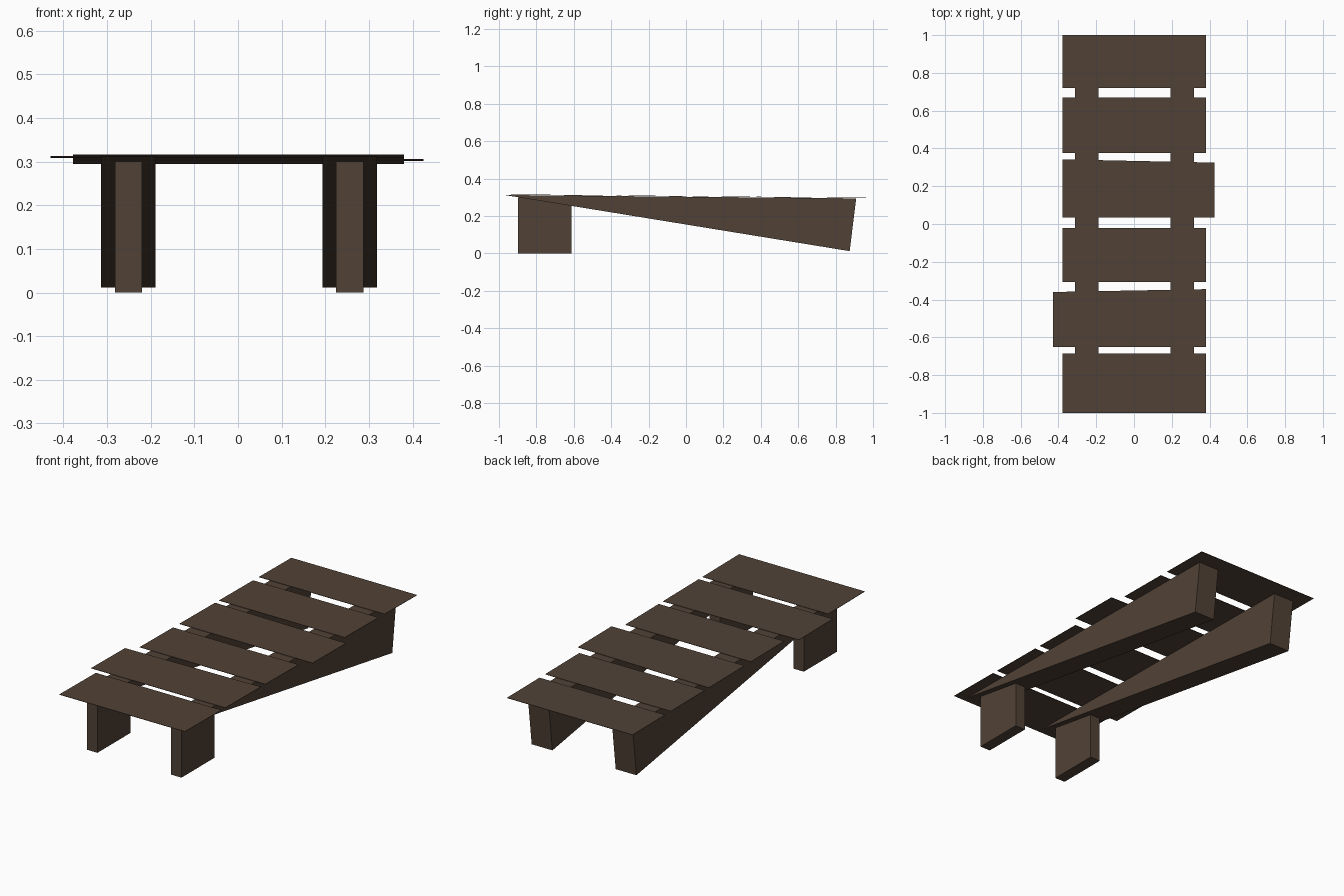
import bpy
import bmesh

cube = bpy.data.objects.get("Cube")
if cube:
    bpy.data.objects.remove(cube, do_unlink=True)


def material(name, colour):
    mat = bpy.data.materials.new(name)
    mat.use_nodes = True
    mat.diffuse_color = (*colour, 1)
    mat.node_tree.nodes["Principled BSDF"].inputs["Base Color"].default_value = (*colour, 1)
    return mat


wood = material("dark brown wood", (0.082, 0.054, 0.037))


def prism(name, outline, offset):
    """Extrude a closed outline of 3D points by an offset vector."""
    bm = bmesh.new()
    face = bm.faces.new([bm.verts.new(p) for p in outline])
    extruded = bmesh.ops.extrude_face_region(bm, geom=[face])["geom"]
    moved = [v for v in extruded if isinstance(v, bmesh.types.BMVert)]
    bmesh.ops.translate(bm, verts=moved, vec=offset)
    bmesh.ops.recalc_face_normals(bm, faces=bm.faces)
    mesh = bpy.data.meshes.new(name)
    bm.to_mesh(mesh)
    bm.free()
    mesh.materials.append(wood)
    obj = bpy.data.objects.new(name, mesh)
    bpy.context.collection.objects.link(obj)
    return obj


def side_prism(name, profile, x, width):
    """Extrude a (y, z) side profile across x, centred on x."""
    return prism(name, [(x - width / 2, y, z) for y, z in profile], (width, 0, 0))


# Tapered side beams and the narrow front legs beneath them
beam = [(-0.97, 0.312), (0.91, 0.294), (0.875, 0.012)]
leg = [(-0.897, 0), (-0.613, 0), (-0.613, 0.255), (-0.897, 0.3)]
for side, x in (("right", -0.251), ("left", 0.256)):
    side_prism(side + "_beam", beam, x, 0.125)
    side_prism(side + "_leg", leg, x, 0.062)


# Thin deck planks: left x, right x, front y, back y at each end
def deck(y):
    return 0.3055 - 0.0095 * y


planks = [
    (-0.378, 0.38, -1.0, -0.685, -0.685),
    (-0.43, 0.38, -0.652, -0.36, -0.345),
    (-0.378, 0.38, -0.307, -0.02, -0.02),
    (-0.378, 0.425, 0.035, 0.342, 0.325),
    (-0.378, 0.38, 0.377, 0.67, 0.67),
    (-0.378, 0.38, 0.72, 1.0, 1.0),
]
for i, (x0, x1, front, back0, back1) in enumerate(planks, 1):
    corners = [(x0, front), (x1, front), (x1, back1), (x0, back0)]
    prism(f"plank_{i}", [(x, y, deck(y) - 0.001) for x, y in corners], (0, 0, 0.002))
